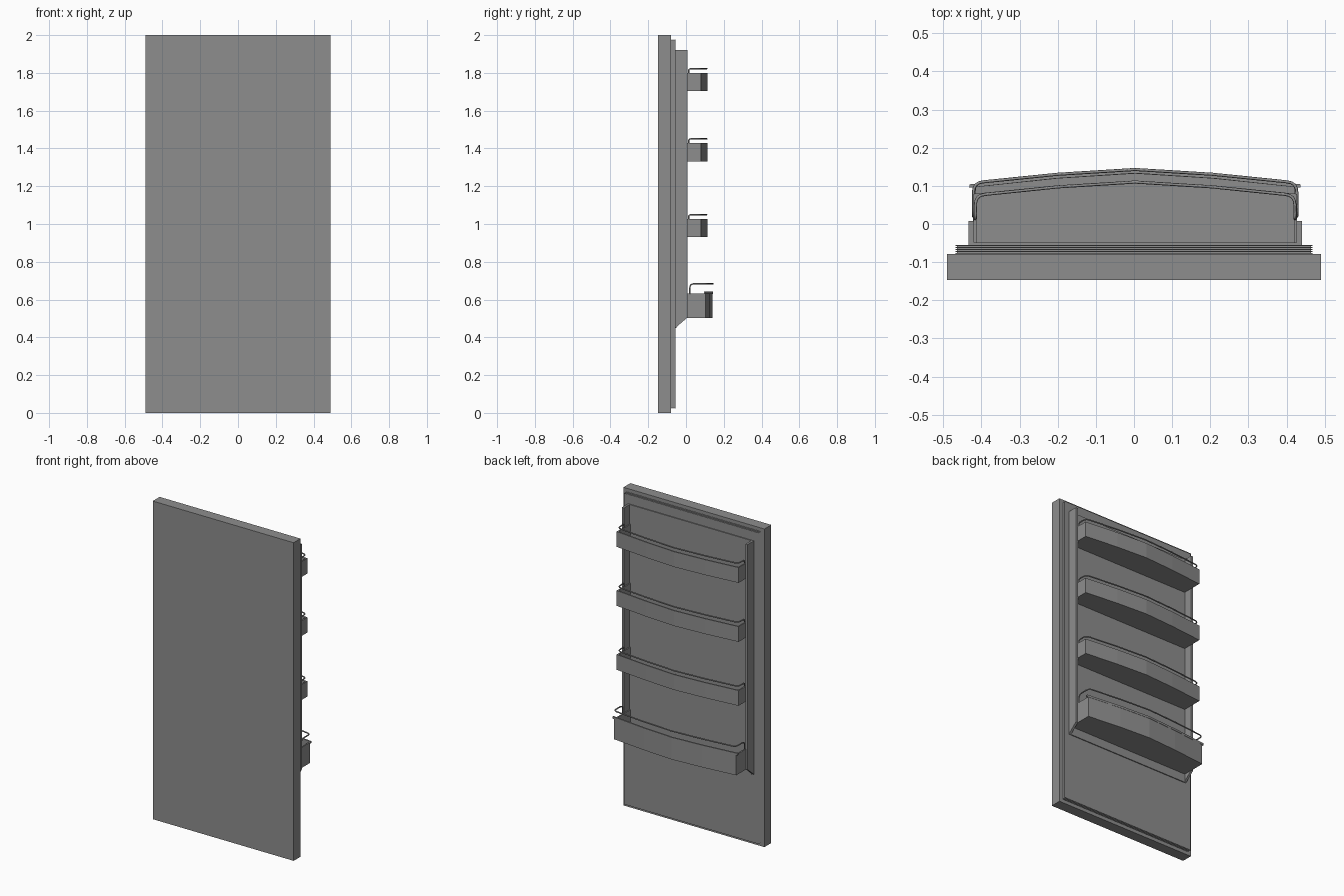
import bpy, bmesh
from mathutils import Vector

if "Cube" in bpy.data.objects:
    bpy.data.objects.remove(bpy.data.objects["Cube"])

SHIFT = 0.003  # the fittings sit slightly off the slab's centre line

grey = bpy.data.materials.new("dark_grey")
grey.diffuse_color = (0.27, 0.27, 0.27, 1)
grey.use_nodes = True
grey.node_tree.nodes["Principled BSDF"].inputs["Base Color"].default_value = grey.diffuse_color


def add_object(name, data):
    data.materials.append(grey)
    obj = bpy.data.objects.new(name, data)
    bpy.context.collection.objects.link(obj)
    return obj


def mesh_object(name, bm):
    mesh = bpy.data.meshes.new(name)
    bm.to_mesh(mesh)
    bm.free()
    return add_object(name, mesh)


def box(name, x, y0, y1, z0, z1):
    """Box centred on x = 0 with half-width x."""
    bm = bmesh.new()
    bmesh.ops.create_cube(bm, size=1)
    for v in bm.verts:
        v.co = Vector((2 * x * v.co.x, y0 if v.co.y < 0 else y1, z0 if v.co.z < 0 else z1))
    return mesh_object(name, bm)


def prism(name, outline, direction):
    """Closed solid swept from a 3D outline along a direction."""
    d = Vector(direction)
    bm = bmesh.new()
    a = [bm.verts.new(p) for p in outline]
    b = [bm.verts.new(Vector(p) + d) for p in outline]
    bm.faces.new(a)
    bm.faces.new(b)
    for i in range(len(a)):
        bm.faces.new((a[i - 1], a[i], b[i], b[i - 1]))
    bmesh.ops.recalc_face_normals(bm, faces=bm.faces)
    return mesh_object(name, bm)


def front_arc(w, side, centre):
    """Faceted bow from the right corner to the left corner."""
    mid = side + (centre - side) * 0.64
    return [(w, side), (w * 0.48, mid), (0, centre), (-w * 0.48, mid), (-w, side)]


def bin_tray(name, w, back, side, centre, z0, z1, wall=0.008):
    """Open-topped bin: floor, sides and bowed front, thickened inwards."""
    path = [(w, back)] + front_arc(w, side, centre) + [(-w, back)]
    bm = bmesh.new()
    low = [bm.verts.new((x, y, z0)) for x, y in path]
    high = [bm.verts.new((x, y, z1)) for x, y in path]
    bm.faces.new(low[::-1])
    for i in range(len(path) - 1):
        bm.faces.new((low[i], low[i + 1], high[i + 1], high[i]))
    obj = mesh_object(name, bm)
    obj.location.x = SHIFT
    mod = obj.modifiers.new("wall", 'SOLIDIFY')
    mod.thickness = wall
    mod.offset = -1
    mod.use_even_offset = True
    return obj


def rounded(points, radius, steps=4):
    """Round the sharp corners of an open path."""
    pts = [Vector(p) for p in points]
    out = [pts[0]]
    for a, b, c in zip(pts, pts[1:], pts[2:]):
        da, dc = a - b, c - b
        if da.angle(dc) > 2.4:
            out.append(b)
            continue
        r = min(radius, da.length * 0.45, dc.length * 0.45)
        p, q = b + da.normalized() * r, b + dc.normalized() * r
        for i in range(steps + 1):
            t = i / steps
            out.append(p * (1 - t) ** 2 + b * 2 * t * (1 - t) + q * t * t)
    return out + [pts[-1]]


def wire(name, w, back, side, centre, z0, z1, radius=0.004):
    """Guard rail wire standing on the bin sides."""
    path = [(w, back, z0), (w, back, z1)]
    path += [(x, y, z1) for x, y in front_arc(w, side, centre)]
    path += [(-w, back, z1), (-w, back, z0)]
    path = rounded(path, 0.025)
    curve = bpy.data.curves.new(name, 'CURVE')
    curve.dimensions = '3D'
    curve.bevel_depth = radius
    curve.bevel_resolution = 1
    curve.use_fill_caps = True
    spline = curve.splines.new('POLY')
    spline.points.add(len(path) - 1)
    for sp, p in zip(spline.points, path):
        sp.co = (*p, 1)
    add_object(name, curve).location.x = SHIFT


# Door slab
box("door_panel", 0.49, -0.147, -0.079, 0, 2)

# Ribbed gasket behind the slab
step = 0.0241 / 9
for i in range(9):
    inset = 0.004 * (i % 2)
    y = -0.079 + i * step
    box(f"gasket_rib_{i}", 0.468 - inset, y, y + step, 0.022 + inset, 1.978 - inset)

# Raised inner liner
box("inner_liner", 0.426, -0.056, -0.049, 0.45, 1.92).location.x = SHIFT

# Side rails with sloped lower end
rail = prism("side_rails", [(0.423, y, z) for y, z in
             ((-0.056, 0.45), (0.008, 0.505), (0.008, 1.92), (-0.056, 1.92))], (0.014, 0, 0))
rail.location.x = SHIFT
rail.modifiers.new("mirror", 'MIRROR').use_axis[0] = True

# Three shallow bins with guard wires
for i, z in enumerate((0.93, 1.332, 1.703)):
    bin_tray(f"shelf_bin_{i}", 0.424, -0.05, 0.079, 0.114, z, z + 0.096)
    wire(f"shelf_wire_{i}", 0.419, 0.014, 0.075, 0.11, z + 0.092, z + 0.119)

# Deep bottom bin with front lip and taller wire
bin_tray("bottom_bin", 0.425, -0.05, 0.104, 0.14, 0.503, 0.632)
outer = front_arc(0.434, 0.104, 0.142)
inner = [(x, y - 0.009) for x, y in reversed(outer)]
prism("bottom_bin_lip", [(x, y, 0.63) for x, y in outer + inner], (0, 0, 0.013)).location.x = SHIFT
wire("bottom_wire", 0.424, 0.02, 0.108, 0.143, 0.63, 0.684)
